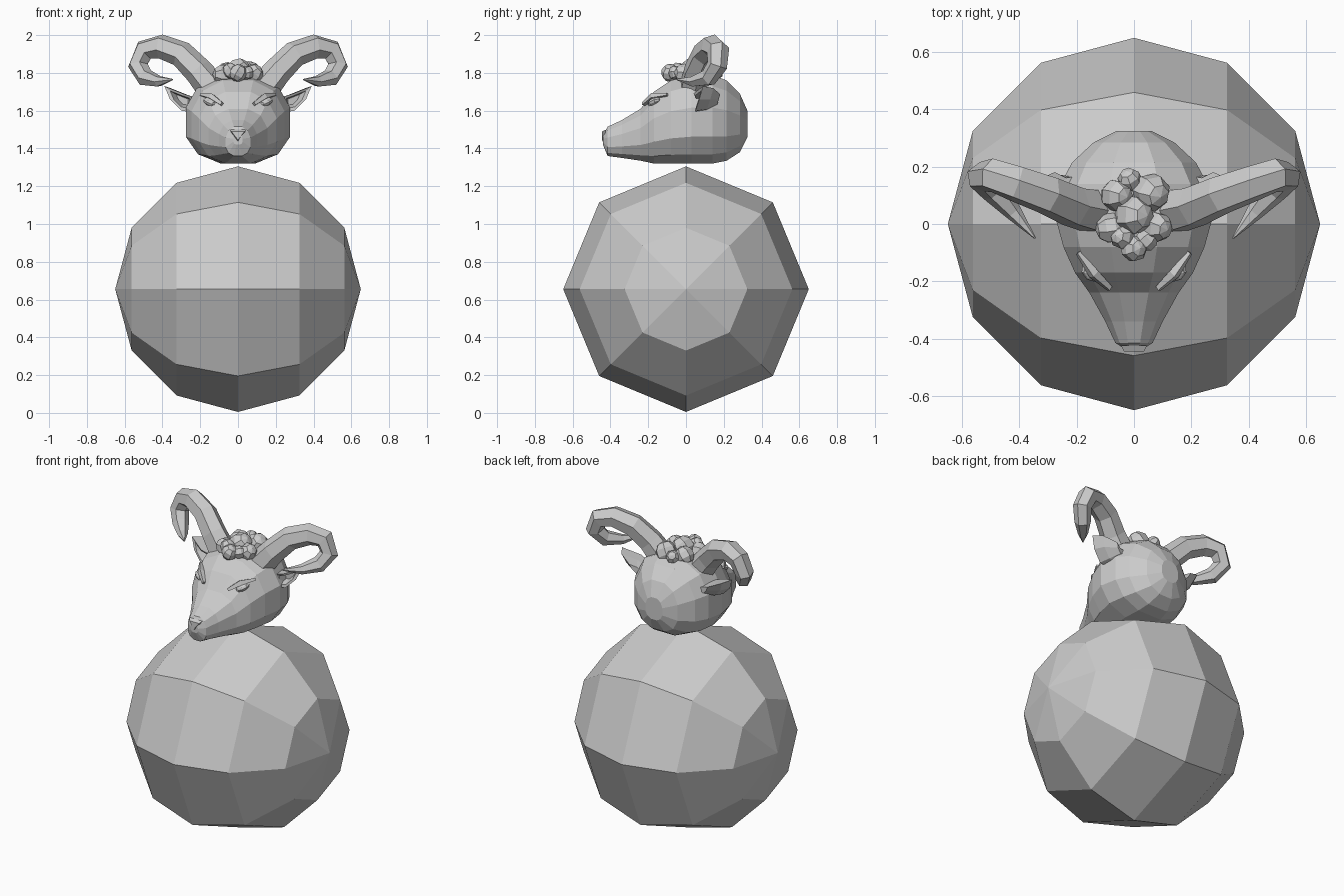
import bpy, bmesh, math, random
from mathutils import Vector, Matrix, Euler

if "Cube" in bpy.data.objects:
    bpy.data.objects.remove(bpy.data.objects["Cube"])

random.seed(4)


def finish(name, bm, mirror=False):
    bmesh.ops.recalc_face_normals(bm, faces=bm.faces)
    me = bpy.data.meshes.new(name)
    bm.to_mesh(me)
    bm.free()
    ob = bpy.data.objects.new(name, me)
    bpy.context.collection.objects.link(ob)
    if mirror:
        ob.modifiers.new("mirror", 'MIRROR').use_mirror_merge = False
    return ob


def loft(name, rings, mirror=False):
    """Skin a list of equal-sized point rings and cap both ends."""
    bm = bmesh.new()
    vs = [[bm.verts.new(p) for p in r] for r in rings]
    n = len(rings[0])
    for a, b in zip(vs, vs[1:]):
        for i in range(n):
            j = (i + 1) % n
            bm.faces.new((a[i], a[j], b[j], b[i]))
    bm.faces.new(vs[0])
    bm.faces.new(vs[-1])
    return finish(name, bm, mirror)


def tube(name, path, sides):
    """Sweep a tapering polygon along (x, y, z, radius) points, mirrored in x."""
    pts = [Vector(p[:3]) for p in path]
    rings, side = [], Vector((0, 1, 0))
    for i, p in enumerate(pts):
        t = (pts[min(i + 1, len(pts) - 1)] - pts[max(i - 1, 0)]).normalized()
        side = (side - t * side.dot(t)).normalized()
        up = t.cross(side)
        rings.append([p + path[i][3] * (side * math.cos(a) + up * math.sin(a))
                      for a in (math.tau * (k + 0.5) / sides for k in range(sides))])
    return loft(name, rings, True)


def ball(name, loc, scale, rot=(0, 0, 0), seg=8, rings=6, mirror=False):
    bm = bmesh.new()
    m = (Matrix.Translation(loc) @ Euler(rot).to_matrix().to_4x4()
         @ Matrix.Diagonal((*scale, 1)))
    bmesh.ops.create_uvsphere(bm, u_segments=seg, v_segments=rings, radius=1, matrix=m)
    return finish(name, bm, mirror)


# Round body, poles pointing sideways
ball("body", (0, 0, 0.655), (0.65, 0.65, 0.65), (0, math.pi / 2, 0))

# Head: y, bottom, top, half width of each section, nose to back of skull
sections = [
    (-0.44, 1.42, 1.47, 0.025), (-0.415, 1.36, 1.515, 0.065),
    (-0.34, 1.35, 1.55, 0.10), (-0.24, 1.335, 1.61, 0.155),
    (-0.17, 1.32, 1.70, 0.205), (-0.08, 1.32, 1.76, 0.245),
    (0.03, 1.32, 1.79, 0.275), (0.14, 1.32, 1.79, 0.255),
    (0.215, 1.335, 1.76, 0.215), (0.285, 1.38, 1.69, 0.14),
    (0.325, 1.46, 1.60, 0.06)]
rings = []
for y, lo, hi, w in sections:
    mid = lo + (hi - lo) * 0.45
    ring = []
    for k in range(12):
        a = math.tau * (k + 0.5) / 12
        c, s = math.cos(a), math.sin(a)
        x = w * math.copysign(abs(c) ** 0.85, c) / math.cos(math.pi / 12)
        z = mid + math.copysign(abs(s) ** 0.85, s) * ((hi - mid) if s > 0 else (mid - lo)) * 1.03
        ring.append((x, y, z))
    rings.append(ring)
loft("head", rings)

# Curled horns
tube("horns", [
    (0.12, 0.04, 1.70, 0.085), (0.21, 0.06, 1.81, 0.075), (0.30, 0.10, 1.90, 0.07),
    (0.41, 0.14, 1.94, 0.065), (0.495, 0.17, 1.92, 0.06), (0.53, 0.165, 1.84, 0.055),
    (0.49, 0.12, 1.775, 0.048), (0.42, 0.04, 1.755, 0.03), (0.345, -0.05, 1.765, 0.003)], 6)

# Cupped ears: rim outline, recessed inside, pulled back into the skull
outline = [(0.23, 0.05, 1.67), (0.29, 0.04, 1.69), (0.39, 0.09, 1.73),
           (0.36, 0.07, 1.66), (0.30, 0.05, 1.60), (0.24, 0.05, 1.59)]
rim = [Vector(p) for p in outline]
centre = sum(rim, Vector()) / len(rim)
loft("ears", [
    [centre + (p - centre) * 0.4 + Vector((-0.01, 0.05, 0)) for p in rim],
    [centre + (p - centre) * 0.65 for p in rim],
    rim,
    [centre + (p - centre) * 0.85 + Vector((-0.02, 0.06, 0)) for p in rim],
    [centre + (p - centre) * 0.4 + Vector((-0.06, 0.11, 0)) for p in rim]], True)

# Eyes, slanted brows and nose
ball("eyes", (0.145, -0.165, 1.645), (0.045, 0.035, 0.022), (0, -0.4, 0.6), mirror=True)
tube("brows", [(0.085, -0.225, 1.635, 0.012), (0.14, -0.175, 1.675, 0.02),
               (0.195, -0.10, 1.685, 0.01)], 4)
loft("nose", [[(-0.045, -0.425, 1.50), (0.045, -0.425, 1.50), (0, -0.435, 1.43)],
              [(-0.035, -0.445, 1.49), (0.035, -0.445, 1.49), (0, -0.446, 1.445)]])

# Woolly curls on the crown
curls = [(0, 0.03, 1.81, 0.07), (0, -0.085, 1.80, 0.048), (0.08, -0.01, 1.795, 0.055),
         (-0.08, -0.015, 1.79, 0.055), (0.06, 0.11, 1.795, 0.068),
         (-0.06, 0.10, 1.80, 0.058), (-0.015, 0.155, 1.80, 0.042),
         (0.045, -0.055, 1.80, 0.04), (-0.04, -0.045, 1.81, 0.045)]
for i, (x, y, z, r) in enumerate(curls):
    ball(f"curl_{i + 1}", (x, y, z), (r, r, r), [random.uniform(0, 3) for _ in range(3)], 7, 5)
